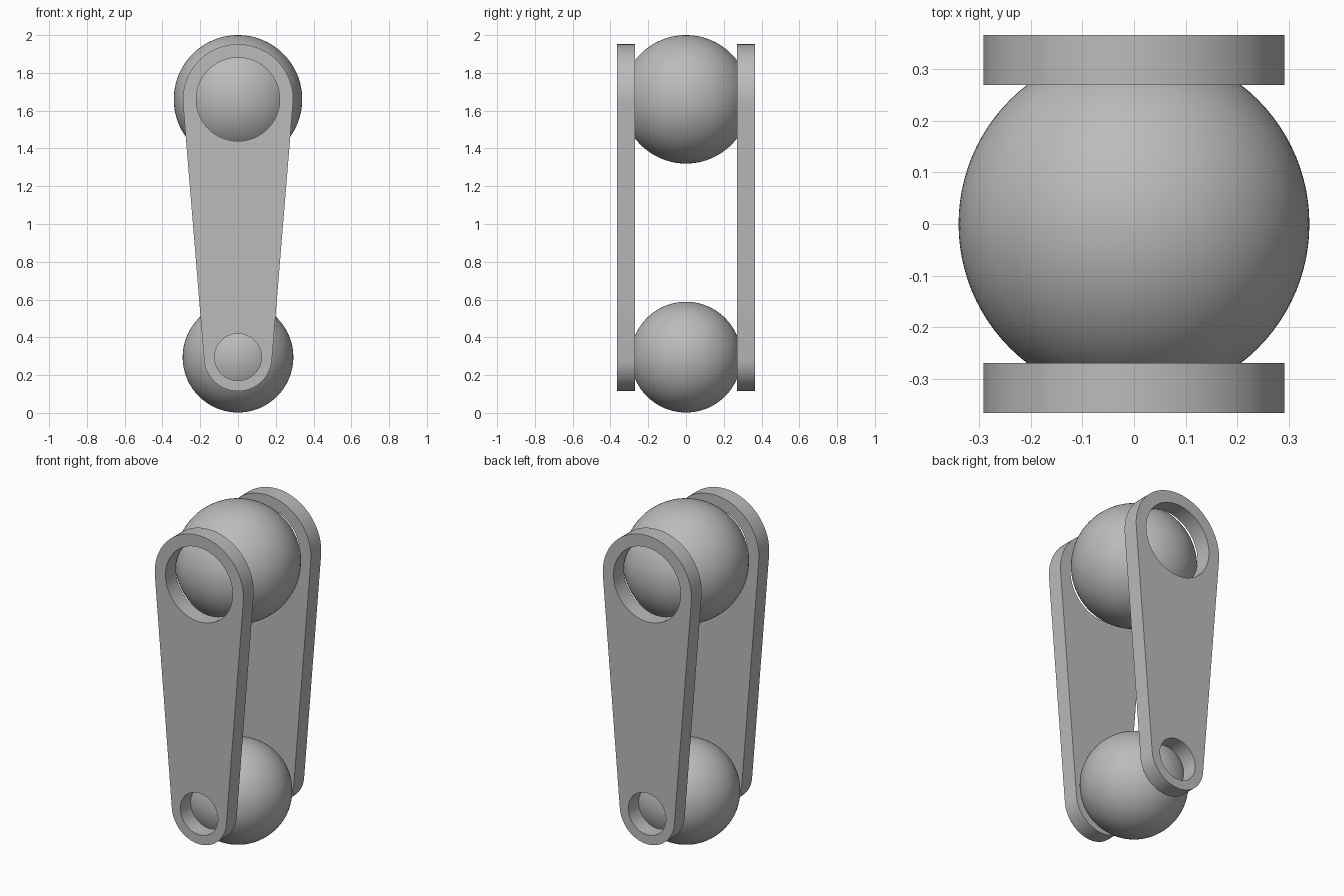
import bpy, bmesh
from math import pi, sin, cos, asin, radians

cube = bpy.data.objects.get("Cube")
if cube:
    bpy.data.objects.remove(cube, do_unlink=True)

# Joint layout
TOP_Z, LOW_Z = 1.66, 0.295
TOP_BALL, LOW_BALL = 0.34, 0.293
TOP_END, LOW_END = 0.292, 0.18
TOP_HOLE, LOW_HOLE = 0.221, 0.124
PLATE_Y, PLATE_THICK = 0.3175, 0.097

metal = bpy.data.materials.new("plain grey")
metal.use_nodes = True
grey = (0.5, 0.5, 0.5, 1)
metal.diffuse_color = grey
metal.node_tree.nodes["Principled BSDF"].inputs["Base Color"].default_value = grey


def activate(obj):
    bpy.ops.object.select_all(action='DESELECT')
    obj.select_set(True)
    bpy.context.view_layer.objects.active = obj


def arc(z, r, start, end, steps):
    return [(r * cos(start + (end - start) * i / steps),
             z + r * sin(start + (end - start) * i / steps)) for i in range(steps + 1)]


def ball(name, z, r):
    bpy.ops.mesh.primitive_uv_sphere_add(segments=96, ring_count=48, radius=r, location=(0, 0, z))
    obj = bpy.context.object
    obj.name = name
    obj.data.materials.append(metal)
    bpy.ops.object.shade_smooth()


def plate(name, y):
    # Tapered link outline: two end arcs joined by tangent lines, with two round holes
    tilt = asin((TOP_END - LOW_END) / (TOP_Z - LOW_Z))
    outline = (arc(TOP_Z, TOP_END, -tilt, pi + tilt, 48)
               + arc(LOW_Z, LOW_END, pi + tilt, 2 * pi - tilt, 48))
    holes = [arc(z, r, 0, 2 * pi, 64)[:-1] for z, r in ((TOP_Z, TOP_HOLE), (LOW_Z, LOW_HOLE))]
    curve = bpy.data.curves.new(name, 'CURVE')
    curve.dimensions = '2D'
    curve.fill_mode = 'BOTH'
    curve.extrude = PLATE_THICK / 2
    for loop in [outline] + holes:
        spline = curve.splines.new('POLY')
        spline.points.add(len(loop) - 1)
        for point, (x, z) in zip(spline.points, loop):
            point.co = (x, z, 0, 1)
        spline.use_cyclic_u = True
    obj = bpy.data.objects.new(name, curve)
    bpy.context.collection.objects.link(obj)
    obj.location.y = y
    obj.rotation_euler.x = pi / 2
    activate(obj)
    bpy.ops.object.convert(target='MESH')
    obj = bpy.context.object
    obj.name = name
    # Weld the caps to the rims
    bm = bmesh.new()
    bm.from_mesh(obj.data)
    bmesh.ops.remove_doubles(bm, verts=bm.verts, dist=0.0001)
    bmesh.ops.recalc_face_normals(bm, faces=bm.faces)
    bm.to_mesh(obj.data)
    bm.free()
    obj.data.materials.clear()
    obj.data.materials.append(metal)
    activate(obj)
    bpy.ops.object.shade_smooth_by_angle(angle=radians(30))


ball("upper_ball", TOP_Z, TOP_BALL)
ball("lower_ball", LOW_Z, LOW_BALL)
plate("front_plate", -PLATE_Y)
plate("back_plate", PLATE_Y)
